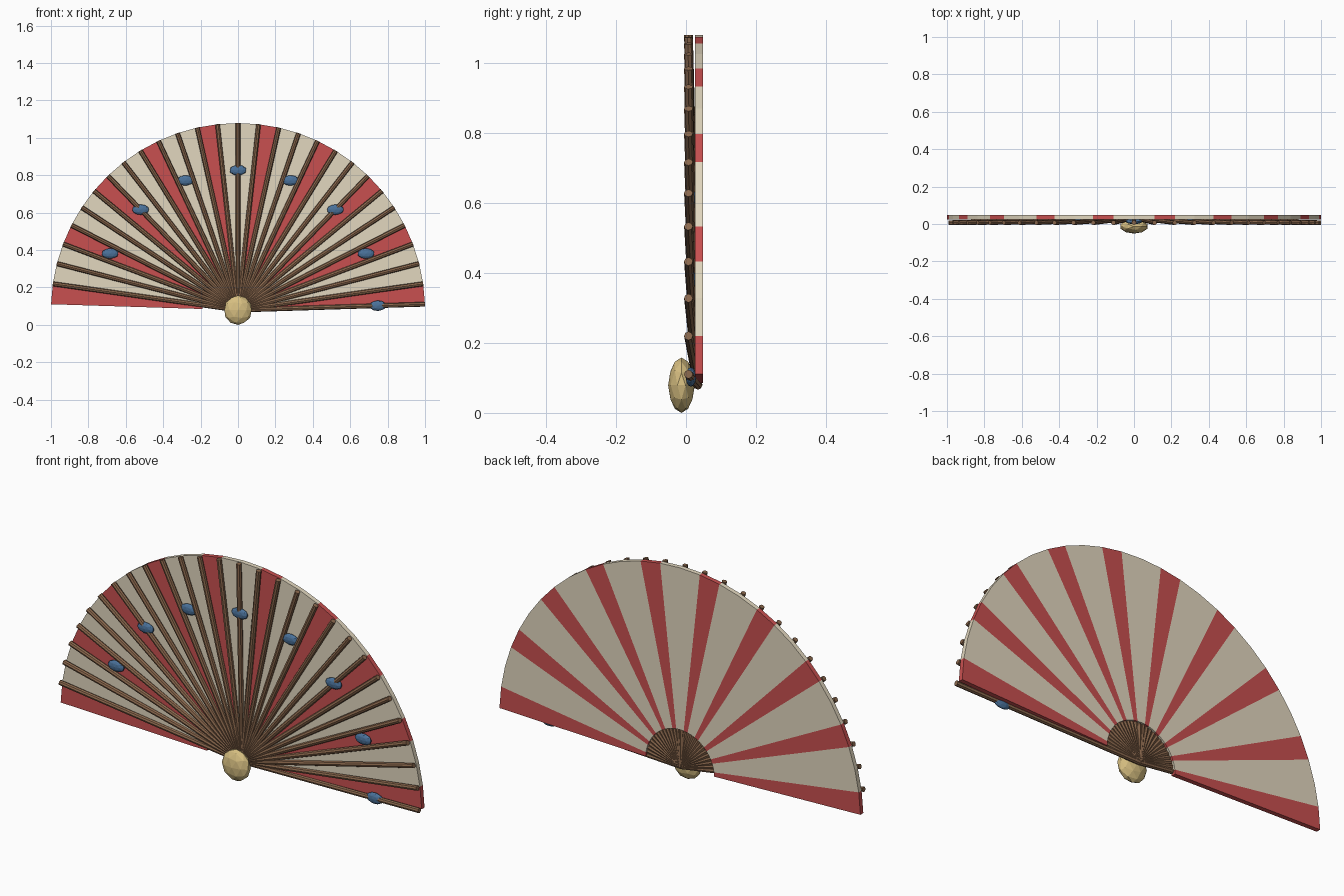
import bpy, bmesh
from math import sin, cos, radians
from mathutils import Vector

if "Cube" in bpy.data.objects:
    bpy.data.objects.remove(bpy.data.objects["Cube"])

PIVOT_Z = 0.079
STEP = 6.3          # degrees between ribs
START = 1.8         # angle of the first rib
COUNT = 28


def mat(name, rgb):
    m = bpy.data.materials.new(name)
    m.diffuse_color = (*rgb, 1)
    m.use_nodes = True
    m.node_tree.nodes["Principled BSDF"].inputs["Base Color"].default_value = m.diffuse_color
    return m


def polar(r, deg, y):
    a = radians(deg)
    return Vector((r * cos(a), y, PIVOT_Z + r * sin(a)))


def ellipsoid(name, loc, scale, material):
    bpy.ops.mesh.primitive_ico_sphere_add(subdivisions=2, radius=1, location=loc)
    o = bpy.context.object
    o.name = name
    o.scale = scale
    o.data.materials.append(material)


red = mat("red_cloth", (0.58, 0.08, 0.08))
cream = mat("cream_cloth", (0.76, 0.68, 0.52))
wood = mat("wood", (0.26, 0.14, 0.075))
gold = mat("gold", (0.68, 0.52, 0.22))
blue = mat("blue", (0.07, 0.17, 0.33))

# Striped cloth: a half ring of flat sectors, every third one red
bm = bmesh.new()
rings = []
for i in range(COUNT + 1):
    a = START + i * STEP
    rings.append([bm.verts.new(polar(r, a, y))
                  for r, y in ((0.19, 0.025), (1, 0.025), (1, 0.048), (0.19, 0.048))])
for i in range(COUNT):
    for k in range(4):
        n = (k + 1) % 4
        f = bm.faces.new((rings[i][k], rings[i][n], rings[i + 1][n], rings[i + 1][k]))
        f.material_index = 0 if i % 3 == 0 else 1
bm.faces.new(rings[0])
bm.faces.new(rings[-1])
bmesh.ops.recalc_face_normals(bm, faces=bm.faces)
mesh = bpy.data.meshes.new("fan_cloth")
bm.to_mesh(mesh)
bm.free()
mesh.materials.append(red)
mesh.materials.append(cream)
bpy.context.collection.objects.link(bpy.data.objects.new("fan_cloth", mesh))

# Ribs: rods leaning forward from the pivot to the rim
for i in range(COUNT):
    a = START + i * STEP
    p, q = polar(0, a, 0.034), polar(1, a, 0.007)
    d = q - p
    bpy.ops.mesh.primitive_cylinder_add(vertices=8, radius=0.0125, depth=d.length,
                                        location=(p + q) / 2)
    o = bpy.context.object
    o.name = f"rib_{i + 1}"
    o.rotation_euler = d.to_track_quat('Z', 'Y').to_euler()
    o.data.materials.append(wood)

# Blue beads along an arc
for k in range(8):
    ellipsoid(f"bead_{k + 1}", polar(0.748, START + k * 3.5 * STEP, 0.014),
              (0.046, 0.015, 0.028), blue)

# Pivot knob
ellipsoid("pivot_knob", (0, -0.013, PIVOT_Z), (0.076, 0.038, 0.079), gold)
